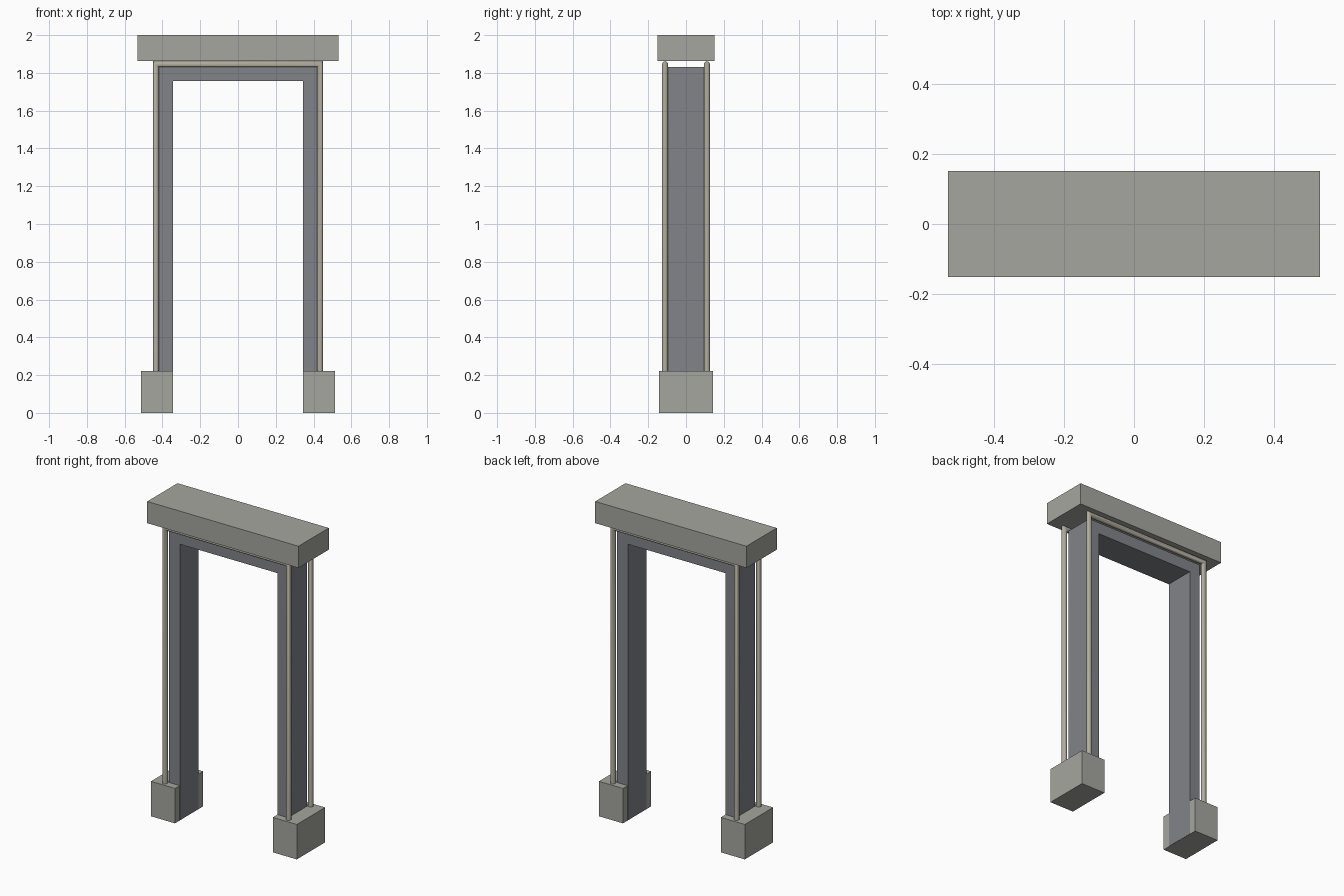
import bpy, bmesh, math

if "Cube" in bpy.data.objects:
    bpy.data.objects.remove(bpy.data.objects["Cube"])


def material(name, rgb):
    m = bpy.data.materials.new(name)
    m.diffuse_color = (*rgb, 1)
    m.use_nodes = True
    m.node_tree.nodes["Principled BSDF"].inputs["Base Color"].default_value = m.diffuse_color
    return m


STONE = material("stone", (0.38, 0.38, 0.35))
SLATE = material("slate", (0.22, 0.23, 0.25))
TRIM = material("trim", (0.45, 0.42, 0.35))


def finish(name, bm, mat):
    bmesh.ops.recalc_face_normals(bm, faces=bm.faces)
    me = bpy.data.meshes.new(name)
    bm.to_mesh(me)
    bm.free()
    me.materials.append(mat)
    ob = bpy.data.objects.new(name, me)
    bpy.context.collection.objects.link(ob)
    return ob


def box(name, lo, hi, mat):
    bm = bmesh.new()
    bmesh.ops.create_cube(bm, size=1)
    for v in bm.verts:
        v.co = [(a + b) / 2 + c * (b - a) for a, b, c in zip(lo, hi, v.co)]
    return finish(name, bm, mat)


def frame(name, outer, inner, top, under, depth, mat):
    """Upside-down U profile extruded along y."""
    pts = [(-outer, 0.001), (-outer, top), (outer, top), (outer, 0.001),
           (inner, 0.001), (inner, under), (-inner, under), (-inner, 0.001)]
    bm = bmesh.new()
    face = bm.faces.new([bm.verts.new((x, -depth, z)) for x, z in pts])
    new = bmesh.ops.extrude_face_region(bm, geom=[face])["geom"]
    verts = [g for g in new if isinstance(g, bmesh.types.BMVert)]
    bmesh.ops.translate(bm, verts=verts, vec=(0, 2 * depth, 0))
    return finish(name, bm, mat)


def round_trim(name, y, half, top, r, mat, sides=12):
    """Round moulding swept up, across and down with mitred corners."""
    # each stop: x, z and the outward direction (x, z) of the ring
    path = [(-half, 0.01, -1, 0), (-half, top, -1, 1), (half, top, 1, 1), (half, 0.01, 1, 0)]
    bm = bmesh.new()
    rings = []
    for x, z, nx, nz in path:
        ring = []
        for i in range(sides):
            a = math.tau * i / sides
            c, s = r * math.cos(a), r * math.sin(a)
            ring.append(bm.verts.new((x + nx * c, y + s, z + nz * c)))
        rings.append(ring)
    for a, b in zip(rings, rings[1:]):
        for i in range(sides):
            j = (i + 1) % sides
            bm.faces.new((a[i], a[j], b[j], b[i]))
    bm.faces.new(rings[0])
    bm.faces.new(rings[-1])
    ob = finish(name, bm, mat)
    bpy.ops.object.select_all(action='DESELECT')
    ob.select_set(True)
    bpy.context.view_layer.objects.active = ob
    bpy.ops.object.shade_smooth_by_angle(angle=math.radians(40))
    return ob


# top slab
box("lintel", (-0.532, -0.152, 1.862), (0.532, 0.152, 2.0), STONE)

# foot blocks
box("left_base", (-0.513, -0.142, 0), (-0.344, 0.142, 0.222), STONE)
box("right_base", (0.344, -0.142, 0), (0.513, 0.142, 0.222), STONE)

# inner door frame
frame("door_frame", 0.418, 0.343, 1.83, 1.757, 0.095, SLATE)

# round mouldings front and back
round_trim("front_trim", -0.111, 0.434, 1.846, 0.016, TRIM)
round_trim("back_trim", 0.111, 0.434, 1.846, 0.016, TRIM)
